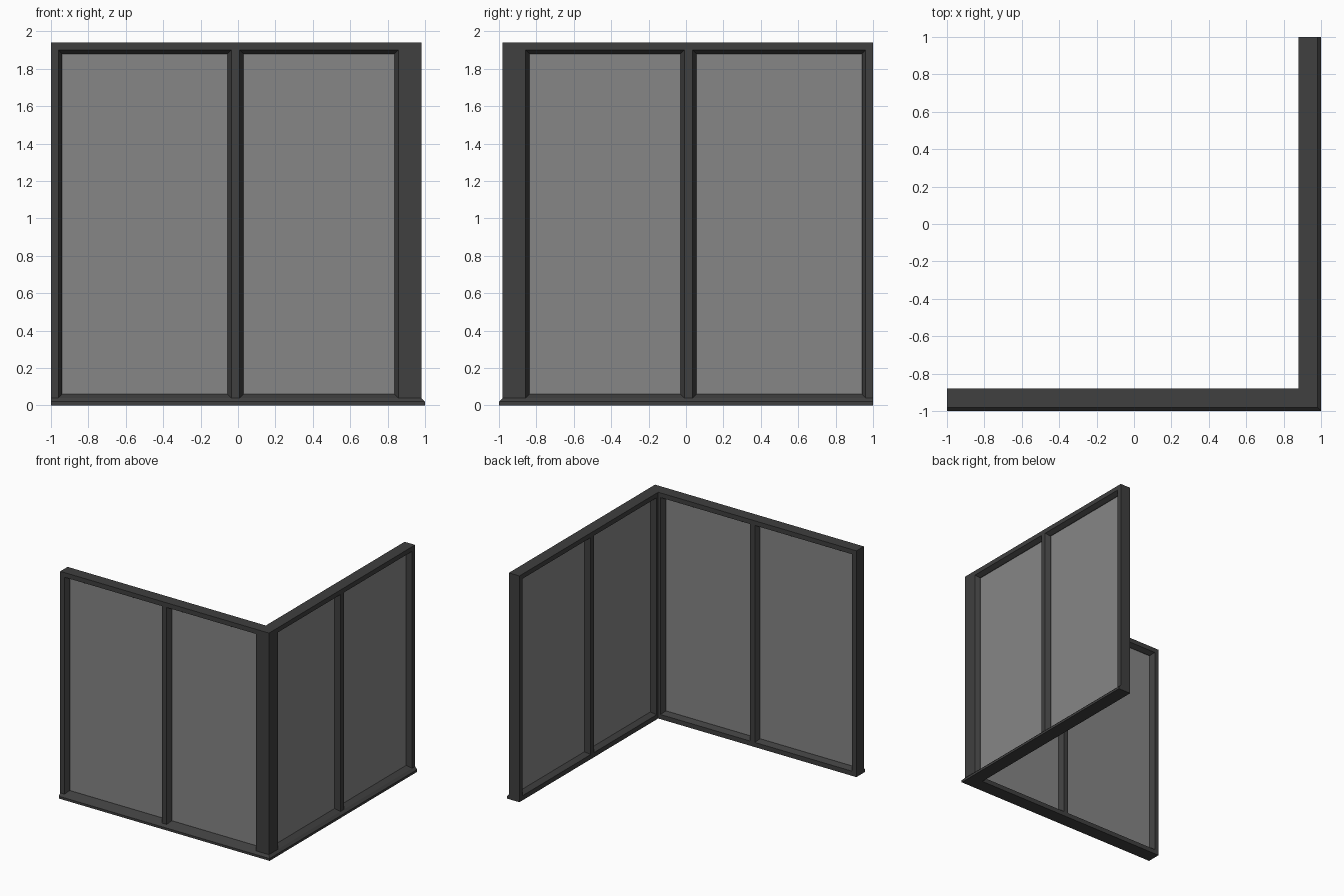
import bpy

if "Cube" in bpy.data.objects:
    bpy.data.objects.remove(bpy.data.objects["Cube"])

OUT, INN = 0.98, 0.88          # outer and inner faces of the walls
Z0, Z1 = 0.04, 1.90            # top of sill, underside of header
BEAD = 0.02                    # width of the sloped glazing bead


def material(name, v):
    m = bpy.data.materials.new(name)
    m.diffuse_color = (v, v, v, 1)
    m.use_nodes = True
    m.node_tree.nodes["Principled BSDF"].inputs["Base Color"].default_value = m.diffuse_color
    return m


FRAME = material("dark_frame", 0.05)
GLASS = material("grey_glass", 0.24)


def mesh(name, verts, faces, mat):
    me = bpy.data.meshes.new(name)
    me.from_pydata(verts, [], faces)
    me.materials.append(mat)
    ob = bpy.data.objects.new(name, me)
    bpy.context.collection.objects.link(ob)
    return ob


def loft(name, rings, mat, caps=True, closed=False):
    """Join equal rings of points with quads."""
    n, k = len(rings[0]), len(rings)
    faces = []
    for r in range(k if closed else k - 1):
        a, b = r * n, (r + 1) % k * n
        faces += [(a + i, a + (i + 1) % n, b + (i + 1) % n, b + i) for i in range(n)]
    if caps and not closed:
        faces += [tuple(reversed(range(n))), tuple(range((k - 1) * n, k * n))]
    ob = mesh(name, [p for r in rings for p in r], faces, mat)
    # consistent outward normals
    import bmesh
    bm = bmesh.new()
    bm.from_mesh(ob.data)
    bmesh.ops.recalc_face_normals(bm, faces=bm.faces)
    bm.to_mesh(ob.data)
    bm.free()
    return ob


def corner_sweep(name, profile):
    """Run a (distance out, height) profile round the mitred corner."""
    loft(name, [[(-1, -r, z) for r, z in profile],
                [(r, -r, z) for r, z in profile],
                [(r, 1, z) for r, z in profile]], FRAME)


def place(p, side):
    """The right wall is the front wall mirrored across the diagonal."""
    x, y, z = p
    return (-y, -x, z) if side == "right" else p


def box(name, x0, x1, y0, y1, z0, z1, mat, side):
    rings = [[(x0, y0, z), (x1, y0, z), (x1, y1, z), (x0, y1, z)] for z in (z0, z1)]
    loft(name, [[place(p, side) for p in r] for r in rings], mat)


def bead(name, x0, x1, side):
    """Mitred bead sloping from both wall faces down to the glass."""
    rings = []
    for inset, y in ((0, -OUT), (BEAD, -0.945), (BEAD, -0.915), (0, -INN)):
        a, b, c, d = x0 + inset, x1 - inset, Z0 + inset, Z1 - inset
        rings.append([place(p, side) for p in
                      ((a, y, c), (b, y, c), (b, y, d), (a, y, d))])
    loft(name, rings, FRAME, closed=True)


# sill with sloping nose, and header
corner_sweep("sill", [(INN, 0), (1, 0), (1, 0.02), (OUT, Z0), (INN, Z0)])
corner_sweep("header", [(INN, Z1), (OUT, Z1), (OUT, 1.94), (INN, 1.94)])

# L-shaped corner post
C = 0.857
plan = [(C, -OUT), (OUT, -OUT), (OUT, -C), (INN, -C), (INN, -INN), (C, -INN)]
loft("corner_post", [[(x, y, z) for x, y in plan] for z in (Z0, Z1)], FRAME)

# end posts, mullions, beads and panes of both walls
for side in ("front", "right"):
    box(side + "_end_post", -1, -0.96, -OUT, -INN, Z0, Z1, FRAME, side)
    box(side + "_mullion", -0.036, 0.009, -OUT, -INN, Z0, Z1, FRAME, side)
    for i, (a, b) in enumerate(((-0.96, -0.036), (0.009, C)), 1):
        bead(f"{side}_bead_{i}", a, b, side)
        box(f"{side}_pane_{i}", a + BEAD, b - BEAD, -0.935, -0.925,
            Z0 + BEAD, Z1 - BEAD, GLASS, side)
